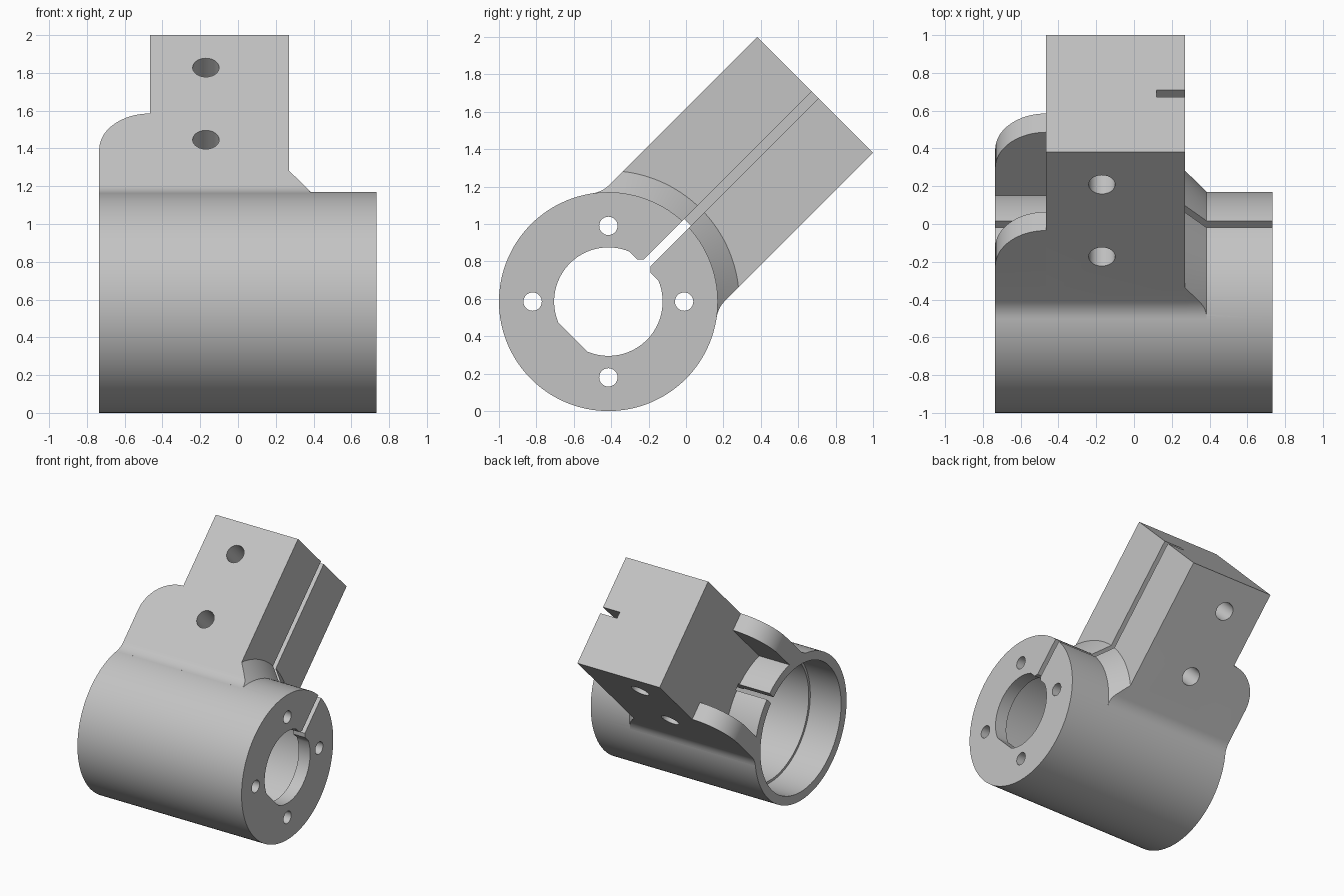
import bpy, bmesh, math

cube = bpy.data.objects.get("Cube")
if cube:
    bpy.data.objects.remove(cube, do_unlink=True)

# Main sizes; local frame: x along the barrel, s along the arm, e across the arm
CY, CZ, R = -0.415, 0.585, 0.585
X0, X1 = -0.735, 0.732
ARM0, ARM1, TIP, HALF = -0.465, 0.27, 1.564, 0.438
EAR_TOP, EAR_IN, EAR_R = 0.976, 0.298, 0.27
FILLET, SLOT = 0.156, 0.025
K = math.sqrt(0.5)

metal = bpy.data.materials.new("plain grey metal")
metal.use_nodes = True
GREY = (0.55, 0.55, 0.55, 1)
metal.diffuse_color = GREY
metal.node_tree.nodes["Principled BSDF"].inputs["Base Color"].default_value = GREY


def solid(name, ring_a, ring_b):
    """Closed solid between two matching rings given in the local frame."""
    bm = bmesh.new()
    a, b = [[bm.verts.new((x, CY + (s - e) * K, CZ + (s + e) * K))
             for x, s, e in ring] for ring in (ring_a, ring_b)]
    n = len(a)
    bm.faces.new(a)
    bm.faces.new(b)
    for i in range(n):
        j = (i + 1) % n
        bm.faces.new((a[i], a[j], b[j], b[i]))
    bmesh.ops.recalc_face_normals(bm, faces=bm.faces)
    mesh = bpy.data.meshes.new(name)
    bm.to_mesh(mesh)
    bm.free()
    mesh.materials.append(metal)
    obj = bpy.data.objects.new(name, mesh)
    bpy.context.collection.objects.link(obj)
    return obj


def along_x(name, pts, lo, hi):
    return solid(name, [(lo, s, e) for s, e in pts], [(hi, s, e) for s, e in pts])


def along_e(name, pts, lo, hi):
    return solid(name, [(x, s, lo) for x, s in pts], [(x, s, hi) for x, s in pts])


def circle(r, n=96, cu=0, cv=0):
    return [(cu + r * math.cos(math.tau * i / n), cv + r * math.sin(math.tau * i / n))
            for i in range(n)]


def combine(target, tool, operation):
    """Apply a boolean and discard the tool."""
    mod = target.modifiers.new("combine", 'BOOLEAN')
    mod.operation, mod.solver, mod.object = operation, 'EXACT', tool
    bpy.context.view_layer.objects.active = target
    bpy.ops.object.modifier_apply(modifier=mod.name)
    bpy.data.objects.remove(tool, do_unlink=True)


# Arm side outline with the fillet that blends it into the barrel
ce = HALF + FILLET
cs = math.sqrt((R + FILLET) ** 2 - ce ** 2)
a0, a1 = -math.pi / 2, math.atan2(-ce, -cs)
blend = [(cs + FILLET * math.cos(a0 + (a1 - a0) * i / 8),
          ce + FILLET * math.sin(a0 + (a1 - a0) * i / 8)) for i in range(9)]
blend.append((0.3, 0.4))


def arm_profile(top):
    side = [(top, HALF)] + blend
    return side + [(s, -e) for s, e in reversed(side)]


# Barrel and arm
body = along_x("clamp_bracket", circle(R, 128), X0, X1)
combine(body, along_x("arm", arm_profile(TIP), ARM0, ARM1), 'UNION')

# Conical collar between the arm and the barrel
collar = along_x("collar", arm_profile(0.9), ARM1, 0.385)
cone = solid("cone", [(ARM1, s, e) for s, e in circle(0.70, 128)],
             [(0.385, s, e) for s, e in circle(R, 128)])
combine(collar, cone, 'INTERSECT')
combine(body, collar, 'UNION')

# Two rounded ears beside the arm
corner = [(ARM0 - EAR_R * math.sin(t), EAR_TOP - EAR_R + EAR_R * math.cos(t))
          for t in [math.pi / 2 * i / 16 for i in range(17)]]
for sign in (1, -1):
    outline = [(1.1, HALF)] + blend + [(0.3, EAR_IN), (1.1, EAR_IN)]
    ear = along_x("ear", [(s, sign * e) for s, e in outline], X0, ARM0)
    rounded = along_e("ear_round", corner + [(X0, 0.1), (ARM0, 0.1)], -1, 1)
    combine(ear, rounded, 'INTERSECT')
    combine(body, ear, 'UNION')

# Stepped cup bore and the end-plate opening with two flats
FLAT = 0.268
keyed = [(max(-FLAT, min(FLAT, s)), e) for s, e in circle(0.29)]
flats = [p for i, p in enumerate(keyed) if p != keyed[i - 1]]
combine(body, along_x("rim_bore", circle(0.515), X0 - 0.1, -0.46), 'DIFFERENCE')
combine(body, along_x("main_bore", circle(0.495), -0.6, 0.63), 'DIFFERENCE')
combine(body, along_x("plate_bore", flats, 0.5, 0.9), 'DIFFERENCE')

# Slit through the barrel, flared at the bore, and its run up the arm
half_slit = [(0.6, SLOT), (0.292, SLOT), (0.268, 0.05), (0.2, 0.05)]
slit = half_slit + [(s, -e) for s, e in reversed(half_slit)]
combine(body, along_x("barrel_slit", slit, -1, 1), 'DIFFERENCE')
arm_slit = [(0.55, SLOT), (1.7, SLOT), (1.7, -SLOT), (0.55, -SLOT)]
combine(body, along_x("arm_slit", arm_slit, 0.12, 0.5), 'DIFFERENCE')

# Four end-plate holes and two cross holes in the arm
for i in range(4):
    t = math.pi / 4 + math.pi / 2 * i
    hole = circle(0.049, 32, 0.405 * math.cos(t), 0.405 * math.sin(t))
    combine(body, along_x("plate_hole", hole, 0.5, 0.9), 'DIFFERENCE')
for s in (0.78, 1.32):
    combine(body, along_e("cross_hole", circle(0.07, 40, -0.17, s), -0.7, 0.7), 'DIFFERENCE')

# Smooth curved faces, keep edges crisp
bpy.ops.object.select_all(action='DESELECT')
body.select_set(True)
bpy.context.view_layer.objects.active = body
bpy.ops.object.shade_smooth_by_angle(angle=math.radians(25))
